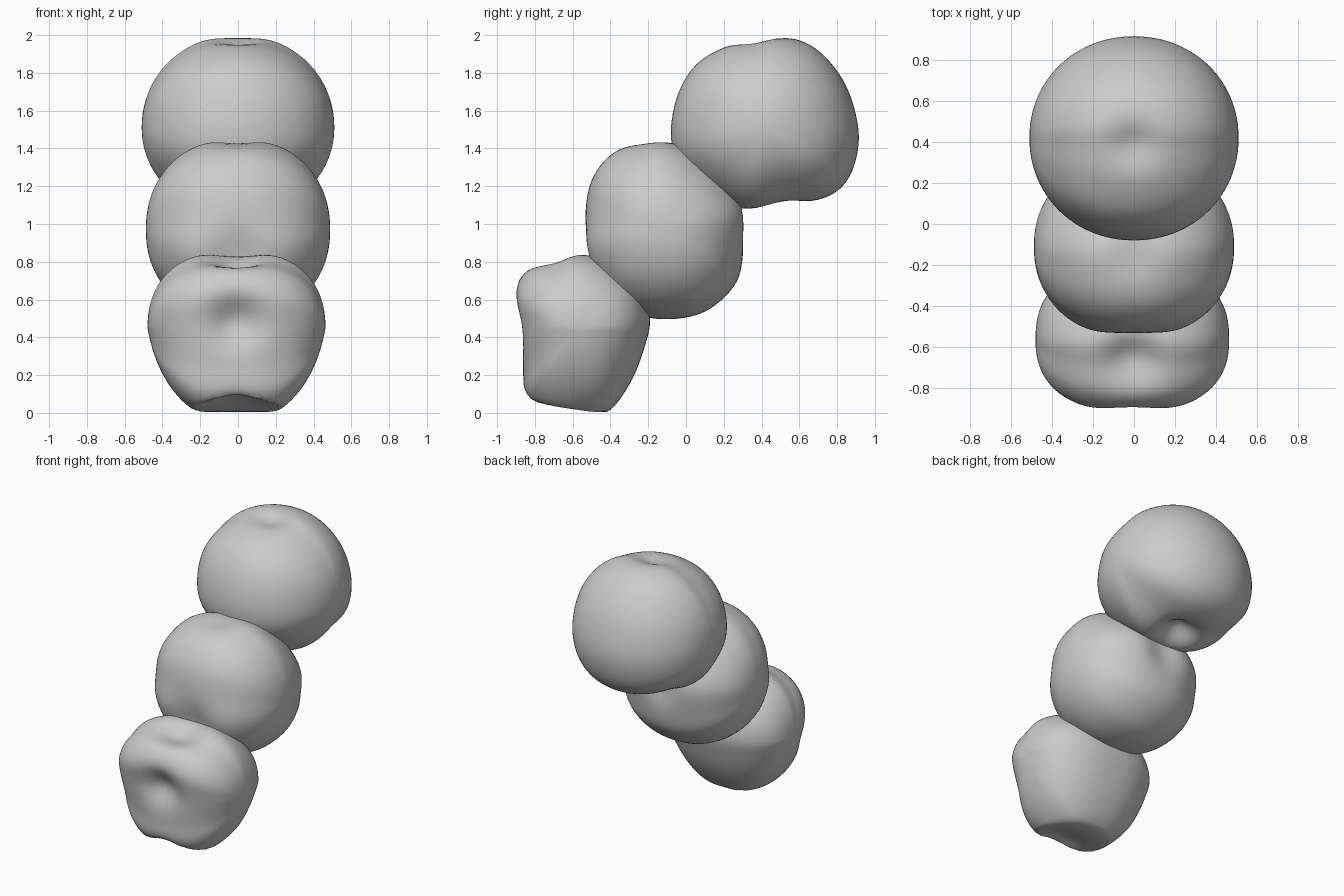
import bpy, bmesh, math
from mathutils import Vector

if "Cube" in bpy.data.objects:
    bpy.data.objects.remove(bpy.data.objects["Cube"])


def smooth_loop(pts, steps=6):
    """Closed Catmull-Rom curve through 2D points."""
    out, n = [], len(pts)
    for i in range(n):
        a, b, c, d = (Vector(pts[(i + k) % n]) for k in (-1, 0, 1, 2))
        for j in range(steps):
            t = j / steps
            out.append(0.5 * (2 * b + (c - a) * t + (2 * a - 5 * b + 4 * c - d) * t * t
                              + (3 * b - a - 3 * c + d) * t ** 3))
    return out


def make_blob(name, centre, half_width, power, side_profile, dents, x_off=0.0, shape=None):
    """Rounded fruit-like body: side profile (y, z) shrunk towards each x pole."""
    loop = smooth_loop(side_profile)
    c = Vector(centre)
    slices = 48
    bm = bmesh.new()
    rings = []
    for i in range(1, slices):
        phi = math.pi * i / slices
        x = half_width * math.copysign(abs(math.cos(phi)) ** (2 / power), math.cos(phi))
        s = math.sin(phi) ** (2 / power)
        rings.append([bm.verts.new((x, *(c + (p - c) * s))) for p in loop])
    n = len(loop)
    for r0, r1 in zip(rings, rings[1:]):
        for k in range(n):
            bm.faces.new((r0[k], r0[(k + 1) % n], r1[(k + 1) % n], r1[k]))
    for ring, x in ((rings[0], half_width), (rings[-1], -half_width)):
        pole = bm.verts.new((x, c.x, c.y))
        for k in range(n):
            bm.faces.new((ring[k], ring[(k + 1) % n], pole))
    for v in bm.verts:
        if shape:
            shape(v.co)
        move = Vector()
        for pos, direction, depth, radius in dents:
            d2 = (v.co - Vector(pos)).length_squared
            move += Vector(direction).normalized() * depth * math.exp(-d2 / radius ** 2)
        v.co += move
        v.co.x += x_off
    bmesh.ops.recalc_face_normals(bm, faces=bm.faces)
    me = bpy.data.meshes.new(name)
    bm.to_mesh(me)
    bm.free()
    ob = bpy.data.objects.new(name, me)
    bpy.context.collection.objects.link(ob)
    return ob


# upper ball, dimpled on top and underneath
top = make_blob(
    "upper_ball", (0.42, 1.51), 0.51, 2.05,
    [(0.5, 2.0), (0.36, 1.98), (0.2, 1.935), (0.05, 1.84), (-0.045, 1.68), (-0.08, 1.48),
     (-0.04, 1.32), (0.1, 1.17), (0.33, 1.05), (0.55, 1.095), (0.76, 1.15), (0.87, 1.26),
     (0.915, 1.45), (0.88, 1.65), (0.8, 1.81), (0.67, 1.94)],
    [((0, 0.4, 1.98), (0, 0, -1), 0.045, 0.11),
     ((0, 0.44, 1.07), (0, -0.1, 1), 0.13, 0.12)])

# middle ball
mid = make_blob(
    "middle_ball", (-0.11, 0.97), 0.488, 2.15,
    [(-0.1, 1.45), (-0.25, 1.435), (-0.4, 1.365), (-0.5, 1.23), (-0.54, 1.04), (-0.555, 0.87),
     (-0.5, 0.72), (-0.38, 0.58), (-0.19, 0.503), (0.0, 0.505), (0.14, 0.56), (0.26, 0.68),
     (0.305, 0.83), (0.33, 1.05), (0.24, 1.22), (0.07, 1.37)],
    [((0, -0.16, 1.46), (0, 0, -1), 0.03, 0.12),
     ((0, -0.56, 0.84), (0, 1, 0.2), 0.05, 0.15),
     ((0, 0.33, 1.03), (0, -1, 0), 0.05, 0.13)])


# lower ball: tapered and cut off at the base
def base_shape(co):
    if co.z < 0.45:
        co.x *= 1 - 0.2 * (0.45 - co.z) / 0.45
    co.z = max(co.z, 0.005 + max(0.0, -0.5 - co.y) * 0.13)


low = make_blob(
    "lower_ball", (-0.56, 0.43), 0.472, 2.4,
    [(-0.56, 0.86), (-0.7, 0.82), (-0.84, 0.76), (-0.915, 0.63), (-0.89, 0.44), (-0.865, 0.25),
     (-0.85, 0.08), (-0.76, -0.02), (-0.6, -0.05), (-0.42, 0.0), (-0.3, 0.15), (-0.225, 0.33),
     (-0.19, 0.5), (-0.24, 0.66), (-0.38, 0.79)],
    [((0, -0.91, 0.49), (0, 1, 0), 0.085, 0.13),
     ((0, -0.65, 0.83), (0, 0.3, -1), 0.08, 0.13),
     ((0, -0.76, 0.03), (0, 0, 1), 0.06, 0.15)],
    x_off=-0.008, shape=base_shape)

# fuse the three balls into one skin
for part in (mid, low):
    mod = top.modifiers.new("join_" + part.name, 'BOOLEAN')
    mod.operation = 'UNION'
    mod.solver = 'EXACT'
    mod.object = part
bpy.context.view_layer.objects.active = top
top.select_set(True)
for mod in list(top.modifiers):
    bpy.ops.object.modifier_apply(modifier=mod.name)
for part in (mid, low):
    bpy.data.objects.remove(part, do_unlink=True)
top.name = "stacked_balls"
bpy.ops.object.shade_smooth_by_angle(angle=math.radians(40))
